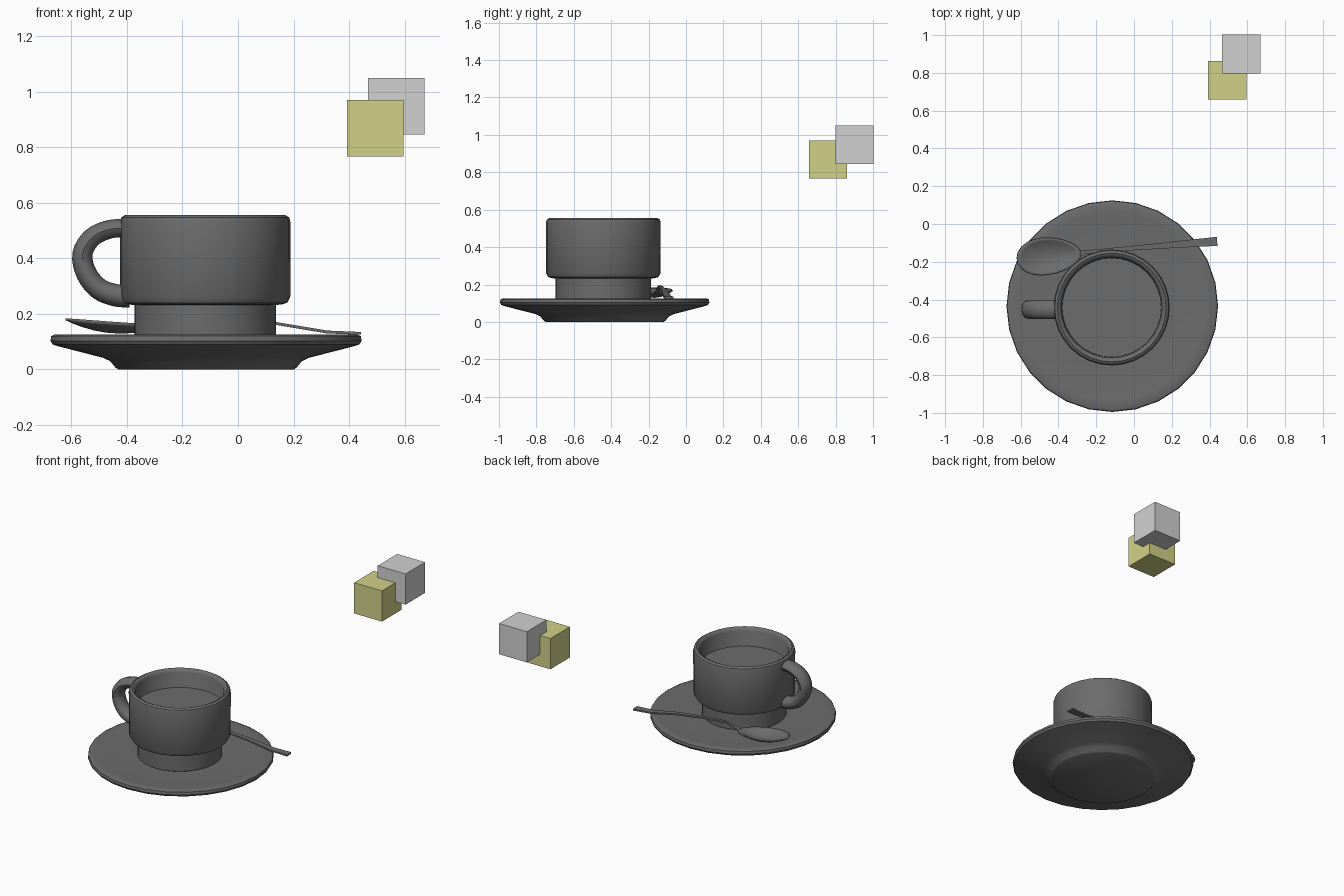
import bpy, bmesh, math
from mathutils import Vector

cube = bpy.data.objects.get("Cube")
if cube:
    bpy.data.objects.remove(cube, do_unlink=True)


def make_material(name, rgb):
    mat = bpy.data.materials.new(name)
    mat.use_nodes = True
    color = (*rgb, 1)
    mat.diffuse_color = color
    mat.node_tree.nodes["Principled BSDF"].inputs["Base Color"].default_value = color
    return mat


dark_grey = make_material("dark grey", (0.15, 0.15, 0.15))
light_grey = make_material("light grey", (0.64, 0.64, 0.64))
yellow = make_material("soft yellow", (0.64, 0.64, 0.25))


def finish(name, bm, mat, angle=40):
    bmesh.ops.recalc_face_normals(bm, faces=bm.faces)
    mesh = bpy.data.meshes.new(name)
    bm.to_mesh(mesh)
    bm.free()
    mesh.materials.append(mat)
    obj = bpy.data.objects.new(name, mesh)
    bpy.context.collection.objects.link(obj)
    bpy.ops.object.select_all(action="DESELECT")
    bpy.context.view_layer.objects.active = obj
    obj.select_set(True)
    if angle:
        bpy.ops.object.shade_smooth_by_angle(angle=math.radians(angle))
    return obj


def loft(name, rings, mat, caps=True, angle=40):
    """Skin a list of closed rings, capping both ends if asked."""
    bm = bmesh.new()
    rows = [[bm.verts.new(p) for p in ring] for ring in rings]
    n = len(rows[0])
    for a, b in zip(rows, rows[1:]):
        for i in range(n):
            j = (i + 1) % n
            bm.faces.new((a[i], a[j], b[j], b[i]))
    if caps:
        bm.faces.new(rows[0])
        bm.faces.new(rows[-1])
    return finish(name, bm, mat, angle)


def circle(n):
    return [(math.cos(math.tau * i / n), math.sin(math.tau * i / n)) for i in range(n)]


def lathe(name, profile, center, sides, mat):
    cx, cy = center
    rings = [[(cx + r * c, cy + r * s, z) for c, s in circle(sides)] for r, z in profile]
    return loft(name, rings, mat)


def smooth_path(points, steps=4):
    """Catmull-Rom curve through the points."""
    pts = [Vector(p) for p in points]
    pts = [2 * pts[0] - pts[1]] + pts + [2 * pts[-1] - pts[-2]]
    out = []
    for a, b, c, d in zip(pts, pts[1:], pts[2:], pts[3:]):
        for k in range(steps):
            t = k / steps
            out.append(0.5 * (2 * b + (c - a) * t + (2 * a - 5 * b + 4 * c - d) * t ** 2
                              + (3 * b - a - 3 * c + d) * t ** 3))
    return out + [pts[-2]]


# Saucer: foot, flared underside, rounded rim and almost flat top
lathe("saucer", [(0.315, 0), (0.325, 0.006), (0.345, 0.03), (0.37, 0.042), (0.53, 0.083),
                 (0.552, 0.09), (0.56, 0.103), (0.557, 0.12), (0.545, 0.126),
                 (0.5, 0.122), (0.3, 0.118)], (-0.115, -0.435), 28, dark_grey)

# Cup: narrow base, wide body with rounded edges, hollow inside
cup_center = (-0.118, -0.442)
lathe("cup", [(0.25, 0.115), (0.255, 0.12), (0.255, 0.232), (0.275, 0.234), (0.295, 0.24),
              (0.306, 0.26), (0.307, 0.53), (0.302, 0.547), (0.288, 0.556), (0.275, 0.55),
              (0.266, 0.535), (0.262, 0.3), (0.24, 0.27)], cup_center, 32, dark_grey)
lathe("drink", [(0.263, 0.432), (0.263, 0.436)], cup_center, 32, dark_grey)

# Cup handle: oval tube swept along a loop
path = smooth_path([(-0.39, 0, 0.508), (-0.46, 0, 0.505), (-0.525, 0, 0.475), (-0.56, 0, 0.415),
                    (-0.545, 0, 0.345), (-0.5, 0, 0.29), (-0.44, 0, 0.267), (-0.39, 0, 0.265)])
rings = []
for i, p in enumerate(path):
    tangent = path[min(i + 1, len(path) - 1)] - path[max(i - 1, 0)]
    side = tangent.normalized().cross(Vector((0, 1, 0)))
    thick = 0.032 + 0.01 * i / len(path)
    rings.append([p + side * (thick * c) + Vector((0, 0.05 * s - 0.452, 0)) for c, s in circle(12)])
loft("cup_handle", rings, dark_grey)

# Spoon bowl: shallow tilted dish with an egg-shaped outline
bm = bmesh.new()
rows = []
for r in (0.15, 0.4, 0.65, 0.85, 1):
    row = []
    for c, s in circle(24):
        width = 0.1 * (1 - 0.15 * c)
        z = 0.166 - 0.012 * r * c - 0.036 * (1 - r * r)
        row.append(bm.verts.new((-0.45 + 0.172 * r * c, -0.17 + width * r * s + 0.01 * r * c, z)))
    rows.append(row)
bm.faces.new(rows[0])
for a, b in zip(rows, rows[1:]):
    for i in range(24):
        bm.faces.new((a[i - 1], a[i], b[i], b[i - 1]))
bowl = finish("spoon_bowl", bm, dark_grey)
shell = bowl.modifiers.new("thickness", "SOLIDIFY")
shell.thickness = 0.007

# Spoon handle: thin strip, rising at the neck and widening to the end
stations = [(-0.29, -0.157, 0.152, 0.018), (-0.25, -0.148, 0.172, 0.009),
            (-0.2, -0.143, 0.19, 0.008), (-0.05, -0.131, 0.184, 0.011),
            (0.14, -0.116, 0.165, 0.015), (0.32, -0.101, 0.135, 0.02),
            (0.44, -0.092, 0.13, 0.024)]
rings = [[(x - 0.08 * w * sy, y + w * sy, z + 0.005 * sz)
          for sy, sz in ((-1, -1), (1, -1), (1, 1), (-1, 1))] for x, y, z, w in stations]
loft("spoon_handle", rings, dark_grey, angle=30)

# Two overlapping floating blocks
for name, center, mat in (("yellow_block", (0.494, 0.76, 0.868), yellow),
                          ("grey_block", (0.569, 0.9, 0.947), light_grey)):
    bm = bmesh.new()
    bmesh.ops.create_cube(bm, size=0.204)
    bmesh.ops.translate(bm, verts=bm.verts, vec=center)
    finish(name, bm, mat, angle=0)
